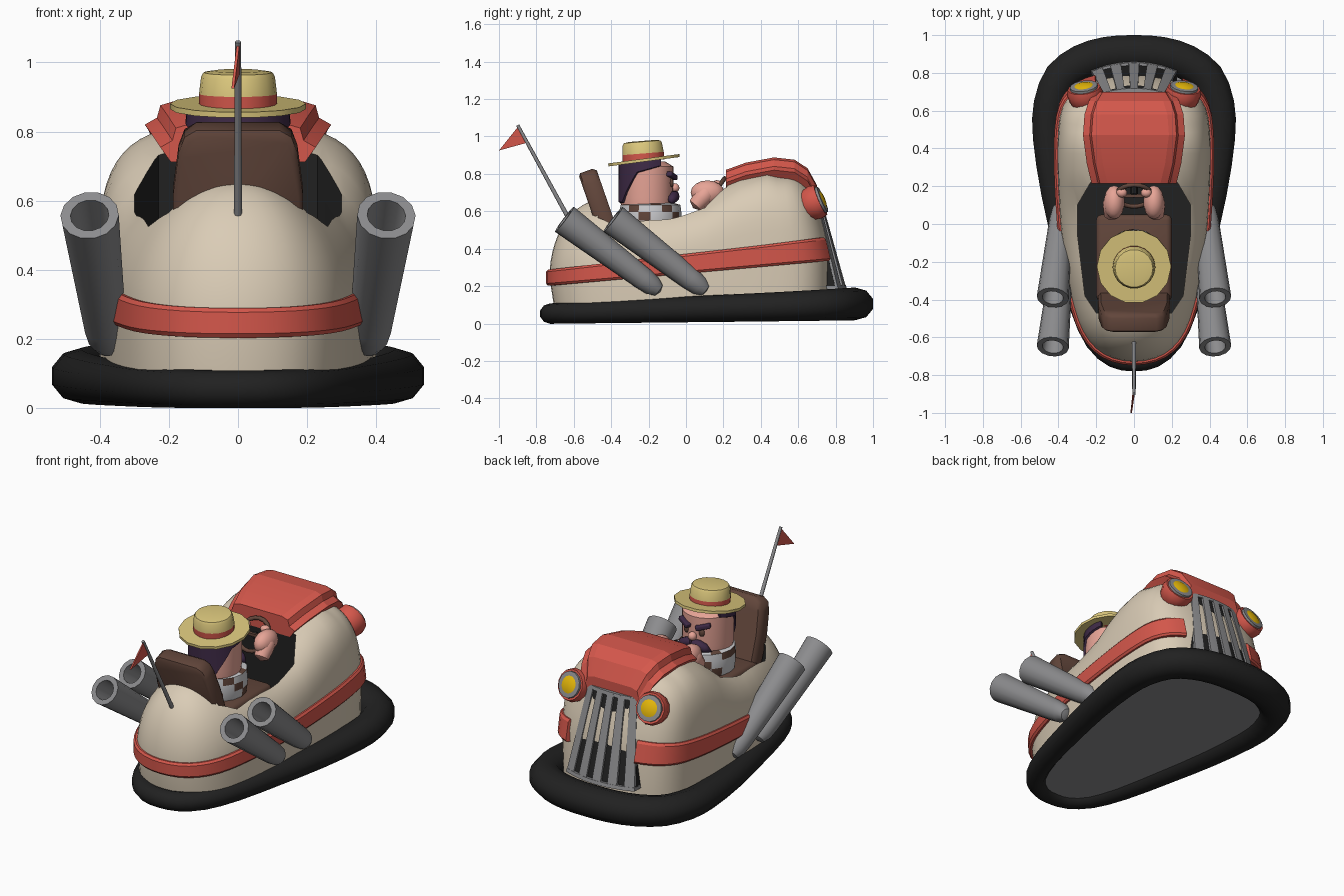
import bpy, bmesh, math
from mathutils import Vector, Euler

if "Cube" in bpy.data.objects:
    bpy.data.objects.remove(bpy.data.objects["Cube"])


def mat(name, r, g, b):
    m = bpy.data.materials.new(name)
    lin = [((c / 255 + 0.055) / 1.055) ** 2.4 for c in (r, g, b)]
    m.diffuse_color = (*lin, 1)
    m.use_nodes = True
    m.node_tree.nodes["Principled BSDF"].inputs["Base Color"].default_value = m.diffuse_color
    return m


CREAM = mat("cream", 218, 204, 182)
RED = mat("red", 212, 87, 75)
BLACK = mat("black", 33, 33, 33)
GREY = mat("grey", 140, 140, 142)
STRAW = mat("straw", 220, 200, 125)
BROWN = mat("brown", 98, 70, 59)
SKIN = mat("skin", 232, 165, 151)
HAIR = mat("dark purple", 62, 42, 70)
YELLOW = mat("yellow", 230, 184, 10)
WHITE = mat("pale grey", 205, 205, 208)


# ---------- helpers ----------
def finish(name, bm, mats, angle=35):
    bmesh.ops.remove_doubles(bm, verts=bm.verts, dist=1e-4)
    bmesh.ops.recalc_face_normals(bm, faces=bm.faces)
    me = bpy.data.meshes.new(name)
    bm.to_mesh(me)
    bm.free()
    for m in mats if isinstance(mats, list) else [mats]:
        me.materials.append(m)
    me.shade_smooth()
    me.set_sharp_from_angle(angle=math.radians(angle))
    ob = bpy.data.objects.new(name, me)
    bpy.context.collection.objects.link(ob)
    return ob


def loft(name, sections, mats, loop=False, caps=(True, True), angle=35):
    """Skin closed cross-sections in order; loop joins the last to the first."""
    bm = bmesh.new()
    rings = [[bm.verts.new(p) for p in s] for s in sections]
    n = len(rings[0])
    for a, b in zip(rings, rings[1:] + ([rings[0]] if loop else [])):
        for i in range(n):
            j = (i + 1) % n
            bm.faces.new((a[i], a[j], b[j], b[i]))
    if not loop:
        if caps[0]:
            bm.faces.new(rings[0])
        if caps[1]:
            bm.faces.new(rings[-1])
    return finish(name, bm, mats, angle)


def lathe(name, prof, p0, p1, mats, seg=16, angle=35):
    """Turn (radius, fraction) profile about the axis p0-p1."""
    p0, p1 = Vector(p0), Vector(p1)
    q = (p1 - p0).to_track_quat('Z', 'Y')
    L = (p1 - p0).length
    secs = [[p0 + q @ Vector((r * math.cos(math.tau * i / seg), r * math.sin(math.tau * i / seg), t * L))
             for i in range(seg)] for r, t in prof]
    return loft(name, secs, mats, caps=(prof[0][0] > 0, prof[-1][0] > 0), angle=angle)


def ball(name, loc, size, m, seg=14):
    bm = bmesh.new()
    bmesh.ops.create_uvsphere(bm, u_segments=seg, v_segments=seg // 2 + 1, radius=1)
    for v in bm.verts:
        v.co = Vector(a * b for a, b in zip(v.co, size)) + Vector(loc)
    return finish(name, bm, m, 60)


def box(name, loc, size, rot, m, bevel=0.0):
    bm = bmesh.new()
    bmesh.ops.create_cube(bm, size=1)
    for v in bm.verts:
        v.co = Vector(a * b for a, b in zip(v.co, size))
    if bevel:
        bmesh.ops.bevel(bm, geom=bm.edges[:], offset=bevel, segments=3, profile=0.5, affect='EDGES')
    e = Euler([math.radians(a) for a in rot]).to_matrix()
    for v in bm.verts:
        v.co = e @ v.co + Vector(loc)
    return finish(name, bm, m)


def outline(half, k=3):
    """Smooth closed plan curve from its right half (rear to front)."""
    pts = [Vector(p) for p in half] + [Vector((-x, y)) for x, y in half[-2:0:-1]]
    n, out = len(pts), []
    for i in range(n):
        a, b, c, d = (pts[(i + j) % n] for j in (-1, 0, 1, 2))
        for s in range(k):
            t = s / k
            out.append(0.5 * (2 * b + (c - a) * t + (2 * a - 5 * b + 4 * c - d) * t * t
                              + (3 * b - a - 3 * c + d) * t ** 3))
    return out


def normals(pts):
    ts = [pts[(i + 1) % len(pts)] - pts[i - 1] for i in range(len(pts))]
    return [Vector((t.y, -t.x)).normalized() for t in ts]


def clamp(v, a=0.0, b=1.0):
    return max(a, min(b, v))


def table(v, rows):
    for (a, za), (b, zb) in zip(rows, rows[1:]):
        if v <= b:
            return za + (zb - za) * clamp((v - a) / (b - a))
    return rows[-1][1]


# ---------- bumper and floor ----------
plan = outline([(0, -.78), (.13, -.755), (.25, -.65), (.34, -.45), (.42, -.15), (.49, .15), (.535, .45),
                (.53, .65), (.46, .83), (.32, .94), (.16, .99), (0, 1.0)], 2)
secs, floor = [], []
for p, nv in zip(plan, normals(plan)):
    f = clamp((p.y + .78) / 1.78)
    hw, hz, cz = .055 + .04 * f, .053 + .032 * f, .053 + .052 * f
    c = p - nv * hw
    ring = [(math.cos(math.tau * (i + .5) / 10), math.sin(math.tau * (i + .5) / 10)) for i in range(10)]
    secs.append([(c.x + nv.x * hw * a * 1.05, c.y + nv.y * hw * a * 1.05, cz + hz * b * 1.03) for a, b in ring])
    floor.append((c.x, c.y, cz - hz * .45))
loft("bumper", secs, BLACK, loop=True, angle=50)
loft("floor_plate", [floor, [(x, y, z + .02) for x, y, z in floor]], GREY)

# ---------- body shell ----------
TOP = [(-.5, .66), (-.35, .665), (-.1, .635), (.08, .665), (.2, .745), (.3, .79), (.45, .82), (.6, .79)]
hull = outline([(0, -.73), (.16, -.69), (.27, -.57), (.335, -.37), (.38, -.1), (.402, .2), (.405, .45),
                (.38, .64), (.295, .75), (.15, .80), (0, .815)])


def belt(y):
    return .245 + .102 * (y + .73)


def lean(x, y, z):
    return (x, y - .25 * max(0, z - .28) * clamp((y - .4) / .4), z)


def shell(p, a):
    n = 2 + 1.5 * clamp((p.y + .4) / .75)
    c, s = max(0, math.cos(a)) ** (2 / n), math.sin(a) ** (2 / n)
    ys = clamp(p.y, -.45, .55)
    zb = belt(p.y)
    return lean(p.x * c, ys + (p.y - ys) * c, zb + (table(ys, TOP) - zb) * s)


secs = [[(p.x * .98, .02 + (p.y - .02) * .965, .08) for p in hull]]
secs += [[shell(p, math.pi / 2 * i / 14) for p in hull] for i in range(15)]
body = loft("body", secs, [CREAM, BLACK], caps=(True, False), angle=40)

# cockpit opening, cut straight down
hole = [(.2, -.47), (.26, -.38), (.3, -.05), (.3, .1), (.23, .22)]
hole += [(-x, y) for x, y in reversed(hole)]
cutter = loft("cockpit_cutter", [[(x, y, z) for x, y in hole] for z in (.3, 1.2)], [CREAM, BLACK])
cutter.hide_render = True
for f in cutter.data.polygons:
    f.material_index = 1
mod = body.modifiers.new("cockpit", 'BOOLEAN')
mod.object, mod.operation, mod.solver = cutter, 'DIFFERENCE', 'EXACT'
bpy.context.view_layer.update()
cut = bpy.data.meshes.new_from_object(body.evaluated_get(bpy.context.evaluated_depsgraph_get()))
body.modifiers.clear()
body.data = cut
cut.shade_smooth()
cut.set_sharp_from_angle(angle=math.radians(40))
bpy.data.objects.remove(cutter)

# red belt around the body, open at the grille
n = len(hull)
nrm = normals(hull)
start = next(i for i in range(n) if hull[i].y > .6 and hull[i].x <= .21)
stop = next(i for i in range(n) if hull[i].y > .6 and hull[i].x <= -.16)
secs = []
for i in range(stop, start + n):
    p, nv = hull[i % n], nrm[i % n]
    z, h = belt(p.y), .043 + .013 * (p.y + .73)
    secs.append([lean(p.x + nv.x * o, p.y + nv.y * o, z + dz)
                 for o, dz in ((-.03, -h), (.008, -h), (.018, -h + .012), (.018, h - .012), (.008, h), (-.03, h))])
loft("belt_stripe", secs, RED, angle=30)

# ---------- hood, with a raised centre panel ----------
secs = []
for y, w, zc in ((.215, .225, .822), (.32, .25, .86), (.47, .27, .888), (.58, .262, .876), (.65, .24, .83), (.7, .21, .74)):
    half = [(w - .03, zc - .11), (w, zc - .068), (w - .035, zc - .048), (w - .045, zc - .012), (w - .085, zc)]
    secs.append([(x, y, z) for x, z in half] + [(-x, y, z) for x, z in reversed(half)])
loft("hood", secs, RED, angle=12)


# ---------- grille ----------
def grille_pt(u, z, d):
    x = u * (.225 - .13 * (z - .2))
    return (x, .842 - .28 * (z - .2) - .9 * x * x + d, z)


def slat(name, u0, u1, z0, z1, d, m):
    us = [u0 + (u1 - u0) * i / 6 for i in range(7)]
    zs = [z0 + (z1 - z0) * i / 5 for i in range(6)]
    loft(name, [[grille_pt(u, z, d) for u in us] + [grille_pt(u, z, -.07) for u in reversed(us)] for z in zs], m)


slat("grille_back", -1, 1, .2, .68, 0, BLACK)
for i in range(5):
    u = -.87 + i * .435
    slat("grille_bar", u - .125, u + .125, .19, .68, .012, GREY)
slat("grille_sill", -1, 1, .185, .205, .014, GREY)
slat("grille_head", -1, 1, .665, .685, .012, GREY)

# ---------- headlights, exhausts ----------
for s in (-1, 1):
    a, b = (s * .25, .615, .615), (s * .265, .72, .66)
    lathe("headlight_shell", [(0, -.1), (.06, 0), (.085, .35), (.095, .75), (.087, 1), (0, .95)], a, b, RED, 14)
    lathe("headlight_rim", [(.05, .9), (.076, .9), (.074, 1.1), (.055, 1.12)], a, b, GREY, 14)
    lathe("headlight_lens", [(.057, .95), (.055, 1.1), (.035, 1.17), (0, 1.2)], a, b, YELLOW, 14)
    for y0, y1 in ((-.17, -.65), (.08, -.39)):
        lathe("exhaust", [(0, -.07), (.035, -.05), (.055, .02), (.062, .12), (.085, 1), (.056, 1), (.045, .6), (0, .6)],
              (s * .38, y0, .195), (s * .43, y1, .557), GREY, 14)

# ---------- aerial and flag ----------
lathe("aerial", [(.012, 0), (.009, 1)], (0, -.61, .53), (0, -.9, 1.06), GREY, 8, 60)
loft("flag", [[(x, -.9, 1.05), (x - .015, -1.0, .925), (x, -.855, .965)] for x in (-.004, .004)], RED)

# ---------- seat ----------
back = [(.19, 0), (.188, .2), (.172, .32), (.155, .365), (.12, .385)]
back += [(-x, z) for x, z in reversed(back)]
secs = []
for d, k in ((-.05, .93), (-.035, 1), (.035, 1), (.05, .93)):
    secs.append([(x * k, -.395 + d * .94 - .36 * z * k, .43 + z * (.5 + .5 * k) + d * .34) for x, z in back])
loft("seat_back", secs, BROWN, angle=50)
box("seat_cushion", (0, -.18, .43), (.4, .46, .14), (0, 0, 0), BROWN, .03)

# ---------- steering wheel ----------
hub, axis = Vector((0, .15, .70)), Vector((0, -.8, .6))
secs = []
for i in range(20):
    a = math.tau * i / 20
    out = Vector((math.cos(a), .6 * math.sin(a), .8 * math.sin(a)))
    secs.append([hub + out * (.095 + .012 * math.cos(b)) + axis * .012 * math.sin(b)
                 for b in (math.tau * j / 8 for j in range(8))])
loft("steering_wheel", secs, BROWN, loop=True, angle=60)
lathe("steering_column", [(.02, 0), (.02, 1)], hub, (0, .26, .62), BLACK, 8)
box("steering_spoke", hub, (.18, .02, .015), (0, 0, 0), BROWN)

# ---------- driver ----------
shirt = lathe("checked_shirt", [(.13, 0), (.155, .25), (.165, .55), (.165, .75), (.16, .93), (.1, 1)],
              (0, -.19, .43), (0, -.19, .65), [WHITE, BROWN])
for f in shirt.data.polygons:
    sector = int((math.atan2(f.center.y + .19, f.center.x) + math.pi) / math.tau * 16)
    row = int((f.center.z - .43) / .05)
    f.material_index = 1 if len(f.vertices) == 4 and (sector + row) % 3 == 0 else 0
lathe("head", [(0, 0), (.12, 0), (.138, .08), (.142, .25), (.142, .9), (.1, 1), (0, 1)],
      (0, -.21, .61), (0, -.21, .865), SKIN, 24)
secs = []
for d in range(-120, 121, 10):
    a = math.radians(d - 90)
    lo = .64 + .16 * clamp((abs(d) - 30) / 40) + .035 * clamp((abs(d) - 70) / 50)
    hi = .868 + .125 * .15 * math.sin(a)
    secs.append([(r * math.cos(a), -.21 + r * math.sin(a), z) for r, z in ((.13, lo), (.152, lo + .01), (.15, hi), (.13, hi))])
loft("hair", secs, HAIR, angle=50)
ball("nose", (0, -.06, .725), (.025, .025, .025), SKIN)
for s in (-1, 1):
    ball("eye", (s * .05, -.078, .752), (.018, .012, .024), BROWN)
    box("eyebrow", (s * .06, -.076, .79), (.085, .035, .026), (0, -s * 16, -s * 24), HAIR, .006)
    lathe("moustache", [(.018, 0), (.03, .3), (.026, .65), (0, 1)], (0, -.055, .692), (s * .115, -.085, .65), HAIR, 10)
    # big hands on the wheel
    lathe("forearm", [(0, -.15), (.04, 0), (.05, .4), (.052, .75), (.035, 1), (0, 1.08)],
          (s * .12, .05, .63), (s * .11, .13, .72), SKIN, 12)
    ball("hand", (s * .105, .115, .70), (.055, .09, .065), SKIN)
    ball("thumb", (s * .065, .165, .745), (.03, .025, .022), SKIN, 10)

# straw hat, brim tilted back
base = Vector((0, -.225, .873))
up = Vector((0, -.13, .99))
lathe("hat_brim", [(.197, 0), (.197, 1)], base - up * .008, base + up * .008, STRAW, 14)
base.y -= .002
up = Vector((0, -.08, 1))
lathe("hat_band", [(.113, 0), (.113, 1)], base - up * .005, base + up * .036, RED, 18)
lathe("hat_crown", [(.113, 0), (.107, .75), (.1, .93), (.07, 1), (0, 1)], base + up * .036, base + up * .103, STRAW, 18)
